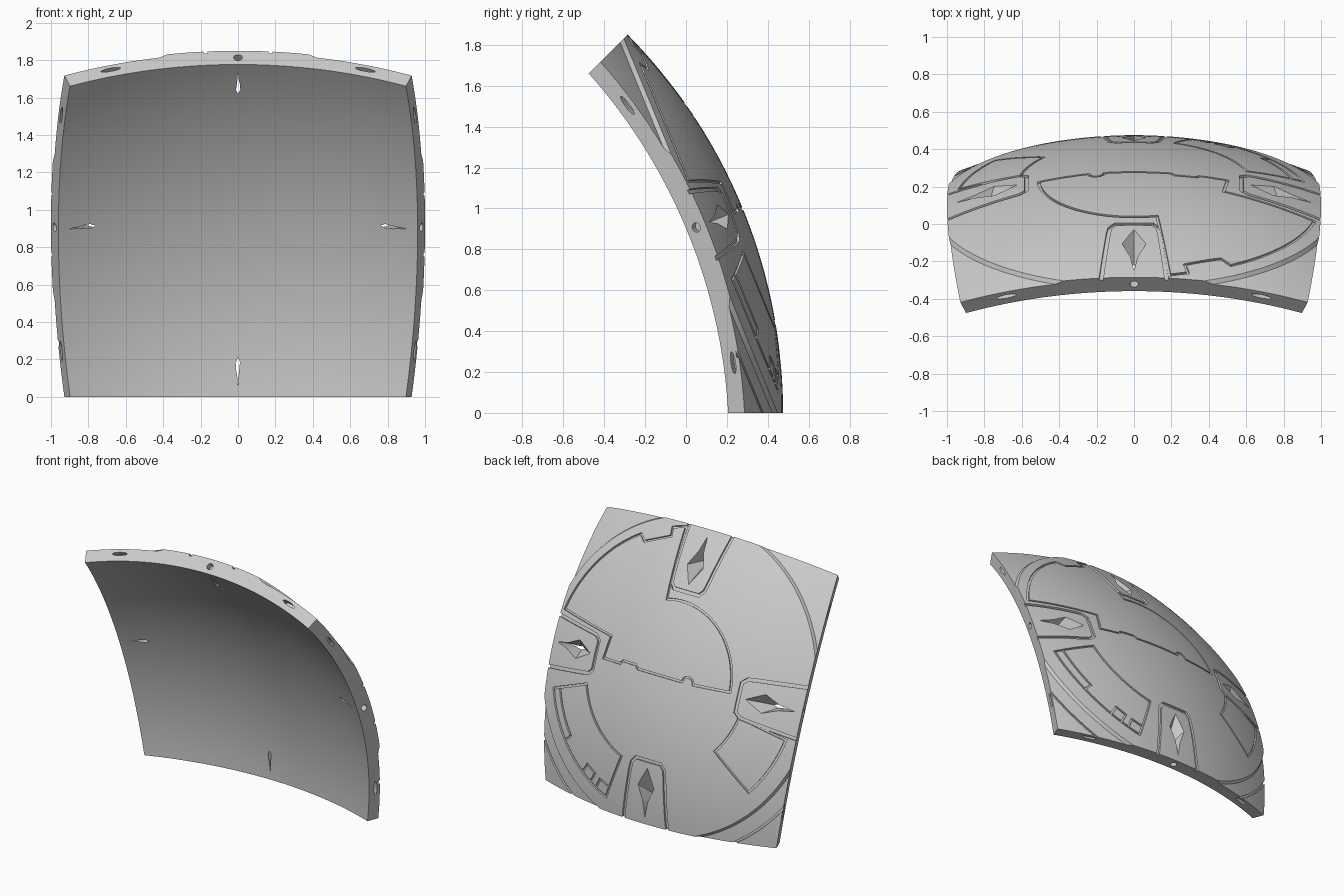
import bpy, bmesh, math
from mathutils import Vector

if "Cube" in bpy.data.objects:
    bpy.data.objects.remove(bpy.data.objects["Cube"])

R, RI = 2.632, 2.528               # outer and inner sphere radius
HALF = math.radians(22.33)         # half the angle the panel spans
T = math.tan(HALF)
CENTRE = Vector((0, -2.157, 0))
SIDE = Vector((1, 0, 0))
UP = Vector((0, -math.sin(HALF), math.cos(HALF)))
OUT = Vector((0, math.cos(HALF), math.sin(HALF)))


def on_grid(u, v, r):
    """Point at radius r; u and v run from -1 to 1 across the panel."""
    return CENTRE + r * (SIDE * T * u + UP * T * v + OUT).normalized()


def on_face(x, w, r):
    """Point at radius r above flat face coordinates x (side) and w (up)."""
    n = math.sqrt(R * R - x * x - w * w)
    return CENTRE + (SIDE * x + UP * w + OUT * n) * (r / R)


def make(name, bm):
    bmesh.ops.recalc_face_normals(bm, faces=bm.faces)
    mesh = bpy.data.meshes.new(name)
    bm.to_mesh(mesh)
    bm.free()
    obj = bpy.data.objects.new(name, mesh)
    bpy.context.collection.objects.link(obj)
    return obj


def loft(name, rings, loop=False):
    """Skin a solid through rings of points, capped unless it loops."""
    bm = bmesh.new()
    vs = [[bm.verts.new(p) for p in ring] for ring in rings]
    n = len(rings[0])
    pairs = list(zip(vs, vs[1:])) + ([(vs[-1], vs[0])] if loop else [])
    for a, b in pairs:
        for i in range(n):
            j = (i + 1) % n
            bm.faces.new((a[i], a[j], b[j], b[i]))
    if not loop:
        bm.faces.new(vs[0])
        bm.faces.new(vs[-1])
    return make(name, bm)


def polar(r, deg):
    a = math.radians(deg)
    return (r * math.cos(a), r * math.sin(a))


def arc(r, a, b, cx=0, step=4):
    n = max(4, int(abs(b - a) / step))
    pts = [polar(r, a + (b - a) * i / n) for i in range(n + 1)]
    return [(x + cx, w) for x, w in pts]


def turn(p, k):
    for _ in range(k):
        p = (-p[1], p[0])
    return p


cutters = []


def groove(path, width=0.014, depth=0.012, loop=False):
    """Cut a mitred channel along a path on the outer face."""
    pts = []
    src = [Vector(p) for p in path]
    ends = src[1:] + ([src[0]] if loop else [])
    for a, b in zip(src, ends):
        n = max(1, math.ceil((b - a).length / 0.1))
        pts += [a.lerp(b, i / n) for i in range(n)]
    if not loop:
        pts.append(src[-1])
    rings, n = [], len(pts)
    for i, p in enumerate(pts):
        before = pts[i - 1] if i or loop else None
        after = pts[(i + 1) % n] if i < n - 1 or loop else None
        d1 = (p - before).normalized() if before else (after - p).normalized()
        d2 = (after - p).normalized() if after else d1
        n1, n2 = Vector((-d1.y, d1.x)), Vector((-d2.y, d2.x))
        off = (n1 + n2) / (1 + n1.dot(n2)) * width / 2
        a, b = p + off, p - off
        rings.append([on_face(*a, R - depth), on_face(*b, R - depth),
                      on_face(*b, R + 0.02), on_face(*a, R + 0.02)])
    cutters.append(loft("groove_cutter", rings, loop))


# Curved square shell
N = 40
bm = bmesh.new()
grid = {}
for k, r in enumerate((R, RI)):
    for i in range(N + 1):
        for j in range(N + 1):
            grid[k, i, j] = bm.verts.new(on_grid(2 * i / N - 1, 2 * j / N - 1, r))
    for i in range(N):
        for j in range(N):
            bm.faces.new([grid[k, i + a, j + b] for a, b in ((0, 0), (1, 0), (1, 1), (0, 1))])
for i in range(N):
    for e in (0, N):
        bm.faces.new([grid[0, i, e], grid[0, i + 1, e], grid[1, i + 1, e], grid[1, i, e]])
        bm.faces.new([grid[0, e, i], grid[0, e, i + 1], grid[1, e, i + 1], grid[1, e, i]])
panel = make("curved_panel", bm)

# Lowered corners outside a large circle
profile = [(1.045, R + 0.015), (1.075, R - 0.018)]
profile += [(1.075 + 0.05 * i, R - 0.018) for i in range(1, 8)]
profile.append((1.425, R + 0.015))
profile += [(1.425 - 0.05 * i, R + 0.015) for i in range(1, 7)]
rings = [[on_face(*polar(r, d * 3), h) for r, h in profile] for d in range(120)]
cutters.append(loft("corner_cutter", rings, True))

# Large stepped panel line
groove(arc(0.51, 178, 76) + [(0.19, 0.975)]
       + [polar(0.99, 73), polar(0.93, 73), polar(0.93, 60), polar(0.99, 58.5)]
       + arc(0.99, 54, 13)
       + [(0.48, 0.155), (0.50, 0), (0.35, 0), (0.33, 0.022), (0.22, 0.022), (0.20, 0)]
       + arc(0.042, 0, 180, -0.2, 30), loop=True)

# Inset sector outlines
for a, b, r in ((192, 219, 0.62), (-70, -18.5, 0.635)):
    groove(arc(r, a, b) + arc(0.955, b, a), loop=True)
groove(arc(0.89, -18.5, -40) + [polar(0.955, -40)], depth=0.011)
for a, b in ((-55, -60.5), (-64, -69.9)):
    groove([polar(0.955, a), polar(0.88, a), polar(0.88, b), polar(0.955, b)], depth=0.011)

# Accent lines on the lower corners
for a in (225, 315):
    groove(arc(1.17, a - 19, a + 19), depth=0.03)

# Four edge tabs, each with a tapering kite slot, and holes in the edge face
tab = [(0.182, 1.06), (0.138, 0.66), (0.13, 0.61), (0.10, 0.575)]
tab += [(-x, w) for x, w in reversed(tab)]
kite = [(0, 0.61), (0.068, 0.74), (0.02, 0.85), (0, 0.955), (-0.02, 0.85), (-0.068, 0.74)]
slit = [(0, 0.81), (0.008, 0.83), (0.004, 0.88), (0, 0.945), (-0.004, 0.88), (-0.008, 0.83)]
for k in range(4):
    groove([turn(p, k) for p in tab], 0.022, 0.014)
    cutters.append(loft("kite_cutter", [
        [on_face(*turn(p, k), r) for p in shape]
        for shape, r in ((kite, R + 0.01), (slit, RI - 0.01))]))
    for pos, long, wide in ((-0.72, 0.06, 0.012), (0, 0.024, 0.022), (0.72, 0.06, 0.012)):
        rings = []
        for v in (0.95, 1.03):
            ring = []
            for i in range(16):
                a = math.tau * i / 16
                u = pos + long * math.cos(a)
                ring.append(on_grid(*turn((u, v), k), 2.58 + wide * math.sin(a)))
            rings.append(ring)
        cutters.append(loft("hole_cutter", rings))

# Carve everything and clear the cutters
bpy.ops.object.select_all(action="DESELECT")
bpy.context.view_layer.objects.active = panel
panel.select_set(True)
for c in cutters:
    mod = panel.modifiers.new("carve", "BOOLEAN")
    mod.operation, mod.solver, mod.object = "DIFFERENCE", "EXACT", c
    bpy.ops.object.modifier_apply(modifier=mod.name)
    bpy.data.objects.remove(c)

mat = bpy.data.materials.new("light_grey")
mat.use_nodes = True
mat.diffuse_color = (0.6, 0.6, 0.6, 1)
mat.node_tree.nodes["Principled BSDF"].inputs["Base Color"].default_value = (0.6, 0.6, 0.6, 1)
panel.data.materials.clear()
panel.data.materials.append(mat)
bpy.ops.object.shade_smooth_by_angle(angle=math.radians(25))
